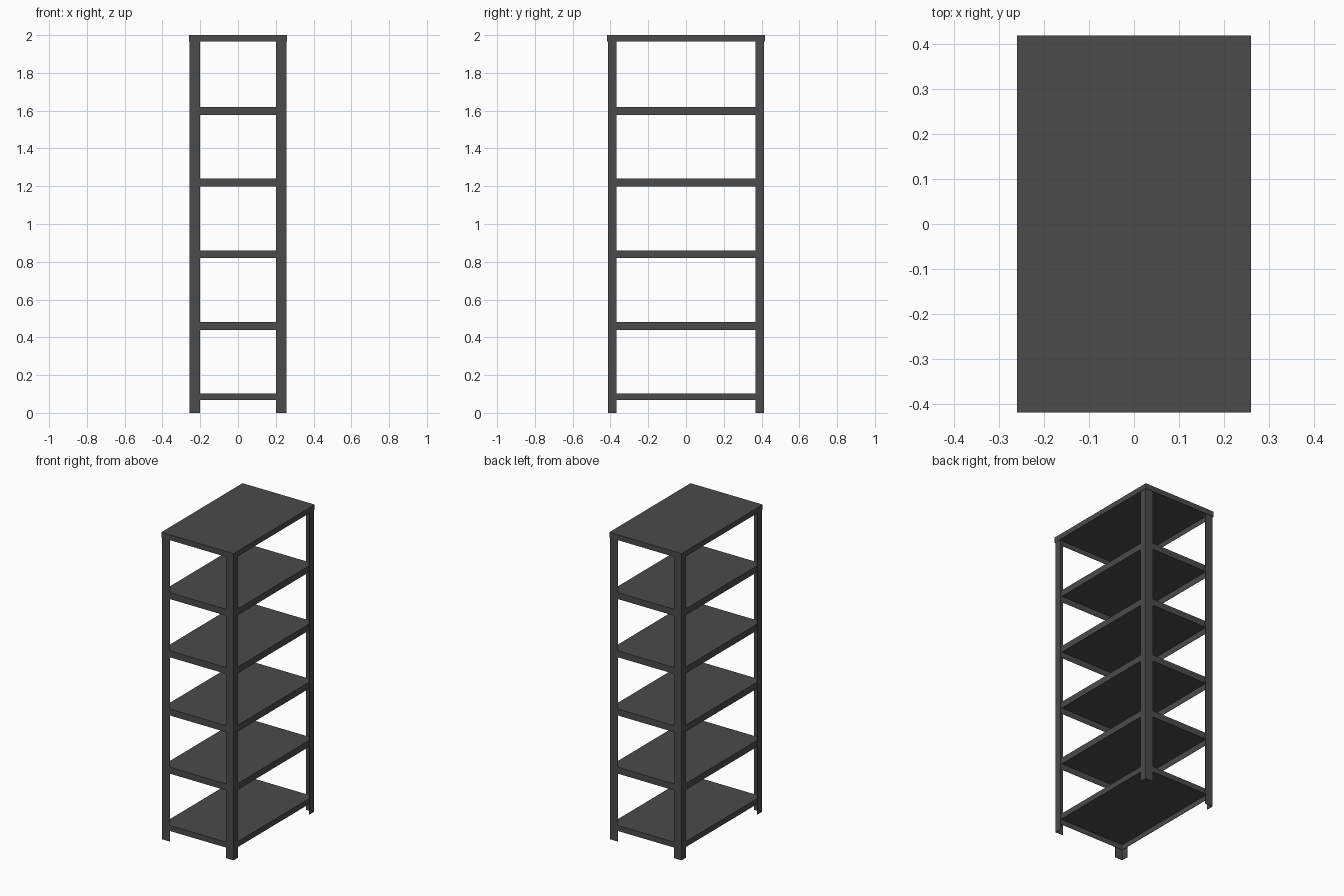
import bpy, bmesh

if "Cube" in bpy.data.objects:
    bpy.data.objects.remove(bpy.data.objects["Cube"])

metal = bpy.data.materials.new("dark grey metal")
metal.diffuse_color = (0.07, 0.07, 0.07, 1)
metal.use_nodes = True
metal.node_tree.nodes["Principled BSDF"].inputs["Base Color"].default_value = metal.diffuse_color


def add_box(bm, x0, x1, y0, y1, z0, z1):
    v = bmesh.ops.create_cube(bm, size=1)["verts"]
    for p in v:
        p.co.x = x1 if p.co.x > 0 else x0
        p.co.y = y1 if p.co.y > 0 else y0
        p.co.z = z1 if p.co.z > 0 else z0


def finish(bm, name):
    bmesh.ops.recalc_face_normals(bm, faces=bm.faces)
    me = bpy.data.meshes.new(name)
    bm.to_mesh(me)
    bm.free()
    me.materials.append(metal)
    ob = bpy.data.objects.new(name, me)
    bpy.context.collection.objects.link(ob)
    return ob


def tray(name, hx, hy, top, height, t=0.003):
    """Sheet metal shelf, open underneath: a box with an inset, raised bottom."""
    bm = bmesh.new()
    add_box(bm, -hx, hx, -hy, hy, top - height, top)
    bm.normal_update()
    bottom = min(bm.faces, key=lambda f: f.calc_center_median().z)
    bmesh.ops.inset_region(bm, faces=[bottom], thickness=t)
    inner = bmesh.ops.extrude_face_region(bm, geom=[bottom])
    bmesh.ops.translate(bm, vec=(0, 0, height - t),
                        verts=[g for g in inner["geom"] if isinstance(g, bmesh.types.BMVert)])
    if bottom.is_valid:
        bmesh.ops.delete(bm, geom=[bottom], context="FACES_ONLY")
    return finish(bm, name)


def angle_post(name, sx, sy, t=0.003):
    """Upright with an L-shaped section, corner pointing outwards."""
    X, Y, wx, wy, top = 0.257, 0.413, 0.056, 0.046, 1.997
    outline = [(X, Y), (X - wx, Y), (X - wx, Y - t), (X - t, Y - t), (X - t, Y - wy), (X, Y - wy)]
    bm = bmesh.new()
    f = bm.faces.new([bm.verts.new((sx * x, sy * y, 0)) for x, y in outline])
    r = bmesh.ops.extrude_face_region(bm, geom=[f], use_keep_orig=True)
    bmesh.ops.translate(bm, vec=(0, 0, top),
                        verts=[g for g in r["geom"] if isinstance(g, bmesh.types.BMVert)])
    return finish(bm, name)


# four corner uprights
for sx, side in ((-1, "left"), (1, "right")):
    for sy, end in ((-1, "front"), (1, "back")):
        angle_post(f"{end}_{side}_post", sx, sy)

# five inner shelves and the capping top shelf
for i in range(5):
    tray(f"shelf_{i + 1}", 0.254, 0.41, 0.103 + 0.379 * i, 0.036 if i == 0 else 0.042)
tray("top_shelf", 0.26, 0.418, 2.0, 0.035)
